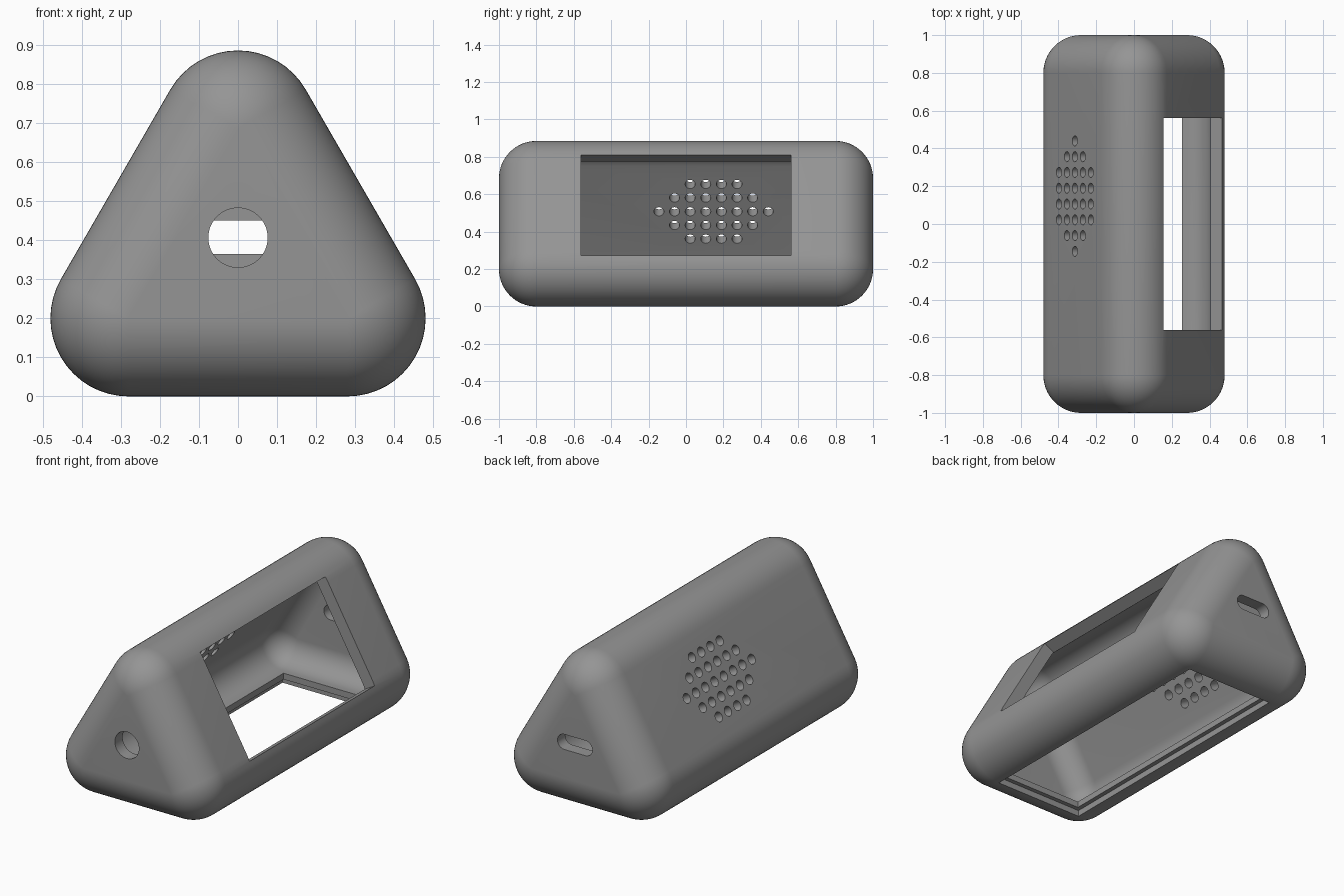
import bpy, bmesh, math
from mathutils import Matrix, Vector

if "Cube" in bpy.data.objects:
    bpy.data.objects.remove(bpy.data.objects["Cube"])

WALL = 0.07
CORNERS = [(0.28, 0.2), (0.0, 0.685), (-0.28, 0.2)]   # arc centres in x, z
STARTS = [-90, 30, 150]                               # first angle of each arc


def make_object(name, bm):
    bmesh.ops.recalc_face_normals(bm, faces=bm.faces)
    mesh = bpy.data.meshes.new(name)
    bm.to_mesh(mesh)
    bm.free()
    ob = bpy.data.objects.new(name, mesh)
    bpy.context.collection.objects.link(ob)
    return ob


def rounded_prism(name, r, steps=16):
    """Triangular prism along y with every edge and corner rounded by r."""
    bm = bmesh.new()
    rings = []
    lats = [(-0.8, -90 + 90 * i / steps) for i in range(steps + 1)]
    lats += [(0.8, 90 * i / steps) for i in range(steps + 1)]
    for y0, lat in lats:
        c, s = math.cos(math.radians(lat)), math.sin(math.radians(lat))
        ring = []
        for (cx, cz), start in zip(CORNERS, STARTS):
            for i in range(steps + 1):
                a = math.radians(start + 120 * i / steps)
                ring.append(bm.verts.new((cx + r * c * math.cos(a), y0 + r * s,
                                          cz + r * c * math.sin(a))))
        rings.append(ring)
    n = len(rings[0])
    for a, b in zip(rings, rings[1:]):
        for i in range(n):
            j = (i + 1) % n
            bm.faces.new((a[i], a[j], b[j], b[i]))
    bm.faces.new(rings[0])
    bm.faces.new(rings[-1])
    bmesh.ops.remove_doubles(bm, verts=bm.verts, dist=1e-5)
    return make_object(name, bm)


def box(name, size, matrix):
    bm = bmesh.new()
    bmesh.ops.create_cube(bm, size=1, matrix=matrix @ Matrix.Diagonal((*size, 1)))
    return make_object(name, bm)


def add_cylinder(bm, r, depth, matrix, segments=32):
    bmesh.ops.create_cone(bm, cap_ends=True, segments=segments, radius1=r,
                          radius2=r, depth=depth, matrix=matrix)


def cut(target, cutter):
    cutter.hide_render = True
    mod = target.modifiers.new("cut", 'BOOLEAN')
    mod.operation, mod.solver, mod.object = 'DIFFERENCE', 'EXACT', cutter
    bpy.context.view_layer.objects.active = target
    bpy.ops.object.modifier_apply(modifier=mod.name)
    bpy.data.objects.remove(cutter)


def face_frame(side):
    """Frame on a sloping side: local x up the slope, y along y, z outward."""
    up = Vector((-0.5 * side, 0, 0.8660254))
    out = Vector((0.8660254 * side, 0, 0.5))
    m = Matrix((up, out.cross(up), out)).transposed().to_4x4()
    m.translation = (0.3132 * side, 0, 0.5425)
    return m


# Hollow shell
shell = rounded_prism("shell", 0.2)
cut(shell, rounded_prism("cavity", 0.2 - WALL))

# Screen window in the right slope
cut(shell, box("window", (0.622, 1.125, 0.2), face_frame(1)))

# Bottom opening with a stepped rim for a cover
cut(shell, box("base_opening", (0.51, 1.55, 0.2), Matrix.Translation((0, 0, 0.02))))
cut(shell, box("base_recess", (0.56, 1.6, 0.135), Matrix.Translation((0, 0, -0.0325))))

# Speaker grille in the left slope
bm = bmesh.new()
left = face_frame(-1)
flip = left.col[1][1]
for row, count in zip(range(-2, 3), (4, 6, 8, 6, 4)):
    for i in range(count):
        y = 0.1475 + (i - (count - 1) / 2) * 0.0835
        offset = Matrix.Translation((row * 0.0845, y * flip, -0.03))
        add_cylinder(bm, 0.027, 0.16, left @ offset, 20)
cut(shell, make_object("grille_holes", bm))

# Round hole in the front end
turn = Matrix.Rotation(math.pi / 2, 4, 'X')
bm = bmesh.new()
add_cylinder(bm, 0.076, 0.3, Matrix.Translation((0, -0.97, 0.406)) @ turn, 48)
cut(shell, make_object("front_hole", bm))

# Rounded slot in the back end
bm = bmesh.new()
outline = []
for i in range(34):
    a = math.radians(-90 + 180 * (i % 17) / 16 + (180 if i > 16 else 0))
    cx = 0.067 if i < 17 else -0.067
    outline.append(bm.verts.new((cx + 0.043 * math.cos(a), 0.85,
                                 0.407 + 0.043 * math.sin(a))))
face = bm.faces.new(outline)
new = bmesh.ops.extrude_face_region(bm, geom=[face])["geom"]
bmesh.ops.translate(bm, vec=(0, 0.3, 0),
                    verts=[v for v in new if isinstance(v, bmesh.types.BMVert)])
cut(shell, make_object("back_slot", bm))

# Grey plastic, smooth with sharp cut edges
grey = bpy.data.materials.new("grey_plastic")
grey.diffuse_color = (0.3, 0.3, 0.3, 1)
grey.use_nodes = True
grey.node_tree.nodes["Principled BSDF"].inputs["Base Color"].default_value = grey.diffuse_color
shell.data.materials.clear()
shell.data.materials.append(grey)
for p in shell.data.polygons:
    p.material_index = 0
bpy.context.view_layer.objects.active = shell
shell.select_set(True)
bpy.ops.object.shade_smooth_by_angle(angle=math.radians(30))
